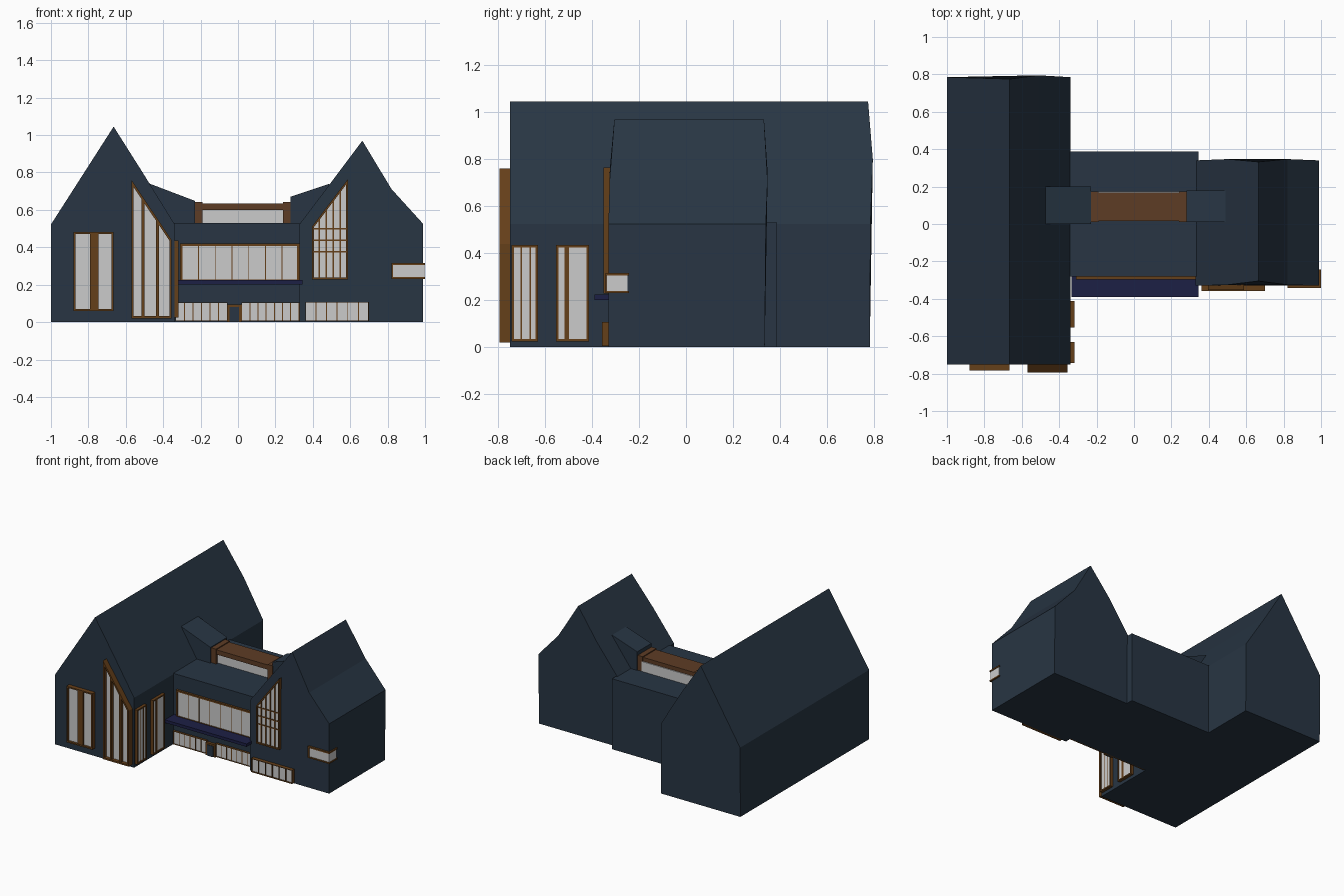
import bpy, bmesh

if "Cube" in bpy.data.objects:
    bpy.data.objects.remove(bpy.data.objects["Cube"])


def material(name, rgb):
    m = bpy.data.materials.new(name)
    m.diffuse_color = (*rgb, 1)
    m.use_nodes = True
    m.node_tree.nodes["Principled BSDF"].inputs["Base Color"].default_value = m.diffuse_color
    return m


SLATE = material("slate_blue", (0.021, 0.036, 0.057))
BROWN = material("wood_brown", (0.13, 0.05, 0.01))
BEAM = material("beam_brown", (0.11, 0.045, 0.018))
GLASS = material("pale_glass", (0.62, 0.62, 0.62))
NAVY = material("navy", (0.012, 0.014, 0.06))


def finish(name, bm, mat):
    bmesh.ops.recalc_face_normals(bm, faces=bm.faces)
    me = bpy.data.meshes.new(name)
    bm.to_mesh(me)
    bm.free()
    me.materials.append(mat)
    ob = bpy.data.objects.new(name, me)
    bpy.context.collection.objects.link(ob)
    return ob


def loft(bm, a, b):
    """Solid between two matching outlines."""
    va, vb = [bm.verts.new(p) for p in a], [bm.verts.new(p) for p in b]
    bm.faces.new(va)
    bm.faces.new(vb)
    for i in range(len(va)):
        j = (i + 1) % len(va)
        bm.faces.new((va[i], va[j], vb[j], vb[i]))


def prism(name, front, back, mat):
    bm = bmesh.new()
    loft(bm, front, back)
    return finish(name, bm, mat)


def box(name, x, y, z, mat):
    q = [(x[0], z[0]), (x[1], z[0]), (x[1], z[1]), (x[0], z[1])]
    return prism(name, [(u, y[0], w) for u, w in q], [(u, y[1], w) for u, w in q], mat)


def window(name, side, face, u, z0, zl, zr, vbars=(), hbars=(), t=0.01, bar=0.006,
           depth=0.028, glass=0.016):
    """Framed window with vertical sides and a flat or sloping head."""
    u0, u1 = u

    def place(a, w, d):
        return (a, face - d, w) if side == "front" else (face + d, a, w)

    def head(a):
        return zl + (zr - zl) * (a - u0) / (u1 - u0)

    drop = t * (1 + ((zr - zl) / (u1 - u0)) ** 2) ** 0.5

    def piece(bm, a0, a1, b0, b1, t0, t1, d):
        q = [(a0, b0), (a1, b1), (a1, t1), (a0, t0)]
        loft(bm, [place(a, w, d) for a, w in q], [place(a, w, -0.01) for a, w in q])

    bm = bmesh.new()
    piece(bm, u0, u0 + t, z0, z0, head(u0), head(u0 + t), depth)
    piece(bm, u1 - t, u1, z0, z0, head(u1 - t), head(u1), depth)
    piece(bm, u0, u1, z0, z0, z0 + t, z0 + t, depth)
    piece(bm, u0, u1, zl - drop, zr - drop, zl, zr, depth)
    for v in vbars:
        c, w = v if isinstance(v, tuple) else (v, bar)
        a, b = c - w / 2, c + w / 2
        piece(bm, a, b, z0, z0, head(a) - drop / 2, head(b) - drop / 2, depth - 0.004)
    for h in hbars:
        a = u0 if h < zl else u0 + (u1 - u0) * (h - zl) / (zr - zl)
        piece(bm, a, u1, h - bar / 2, h - bar / 2, h + bar / 2, h + bar / 2, depth - 0.006)
    finish(name + "_frame", bm, BROWN)
    bm = bmesh.new()
    piece(bm, u0 + t / 2, u1 - t / 2, z0 + t / 2, z0 + t / 2,
          head(u0 + t / 2) - drop / 2, head(u1 - t / 2) - drop / 2, glass)
    finish(name + "_glass", bm, GLASS)


def split(a, b, n):
    return [a + (b - a) * i / n for i in range(1, n)]


# Long left gabled wing: (x, z, front y, back y)
left = [(-1, 0, -0.75, 0.782), (-0.34, 0, -0.75, 0.782), (-0.34, 0.525, -0.75, 0.785),
        (-0.51, 0.80, -0.75, 0.795), (-0.665, 1.045, -0.75, 0.775), (-1, 0.522, -0.75, 0.785)]
# Short right gabled wing
right = [(0.33, 0, -0.33, 0.335), (0.99, 0, -0.33, 0.335), (0.99, 0.525, -0.33, 0.34),
         (0.82, 0.712, -0.325, 0.347), (0.665, 0.97, -0.305, 0.332),
         (0.50, 0.75, -0.325, 0.347), (0.33, 0.525, -0.33, 0.34)]
for label, prof in (("left_wing", left), ("right_wing", right)):
    prism(label, [(x, f, z) for x, z, f, b in prof], [(x, b, z) for x, z, f, b in prof], SLATE)

# Flat-roofed centre block and balcony ledge
box("centre_block", (-0.345, 0.345), (-0.28, 0.388), (0, 0.53), SLATE)
box("balcony_ledge", (-0.335, 0.345), (-0.39, -0.275), (0.202, 0.224), NAVY)

# Rooftop bridge with glass, posts and beam
box("bridge_glass", (-0.2, 0.25), (0.03, 0.175), (0.52, 0.605), GLASS)
box("bridge_beam", (-0.23, 0.28), (0.015, 0.168), (0.60, 0.635), BEAM)
for label, x in (("left", (-0.232, -0.19)), ("right", (0.24, 0.282))):
    box(label + "_bridge_post", x, (0.01, 0.174), (0.52, 0.642), BEAM)

# Sloped dormers joining the bridge to both wing roofs
dl = [(-0.23, 0.52), (-0.23, 0.648), (-0.485, 0.745), (-0.40, 0.52)]
dr = [(0.28, 0.52), (0.28, 0.67), (0.49, 0.74), (0.40, 0.52)]
for label, prof, y0, y1 in (("left_dormer", dl, 0.0, 0.2), ("right_dormer", dr, 0.012, 0.18)):
    prism(label, [(x, y0, z) for x, z in prof], [(x, y1, z) for x, z in prof], SLATE)

# Left wing windows
window("left_front_window", "front", -0.75, (-0.88, -0.665), 0.06, 0.482, 0.482,
       [(-0.768, 0.045)], depth=0.033)
window("left_sloped_window", "front", -0.75, (-0.57, -0.355), 0.02, 0.76, 0.44,
       [(-0.507, 0.016), (-0.43, 0.016)], t=0.012, depth=0.043)
window("side_window_a", "right", -0.34, (-0.742, -0.63), 0.025, 0.435, 0.435,
       [-0.702, -0.663], depth=0.022)
window("side_window_b", "right", -0.34, (-0.553, -0.413), 0.025, 0.435, 0.435,
       [(-0.507, 0.02)], depth=0.022)

# Centre windows and door
window("centre_glazing", "front", -0.28, (-0.31, 0.328), 0.215, 0.42, 0.42,
       split(-0.30, 0.325, 7), t=0.012, bar=0.004, depth=0.016, glass=0.01)
window("lower_left_glazing", "front", -0.28, (-0.335, -0.055), 0.005, 0.105, 0.105,
       split(-0.33, -0.06, 6), t=0.004, bar=0.005, depth=0.016, glass=0.01)
window("lower_right_glazing", "front", -0.28, (0.018, 0.328), 0.005, 0.105, 0.105,
       split(0.02, 0.325, 7), t=0.004, bar=0.005, depth=0.016, glass=0.01)
box("door_frame", (-0.06, 0.02), (-0.30, -0.27), (0, 0.095), BROWN)
box("door", (-0.045, 0.005), (-0.304, -0.29), (0, 0.082), SLATE)

# Right wing windows
window("right_sloped_window", "front", -0.33, (0.395, 0.588), 0.228, 0.51, 0.765,
       [0.434, 0.471, 0.51, 0.548], [0.375, 0.437, 0.50], bar=0.008, depth=0.022, glass=0.012)
window("right_lower_window", "front", -0.33, (0.36, 0.70), 0.005, 0.108, 0.108,
       split(0.36, 0.70, 6), t=0.004, bar=0.005)

# Window wrapping the outer front corner
box("corner_window_glass", (0.83, 0.996), (-0.338, -0.25), (0.235, 0.31), GLASS)
for label, z in (("sill", (0.230, 0.240)), ("head", (0.305, 0.316))):
    box("corner_window_" + label, (0.82, 1.0), (-0.343, -0.243), z, BROWN)
box("corner_window_end", (0.82, 0.83), (-0.343, -0.32), (0.23, 0.316), BROWN)
